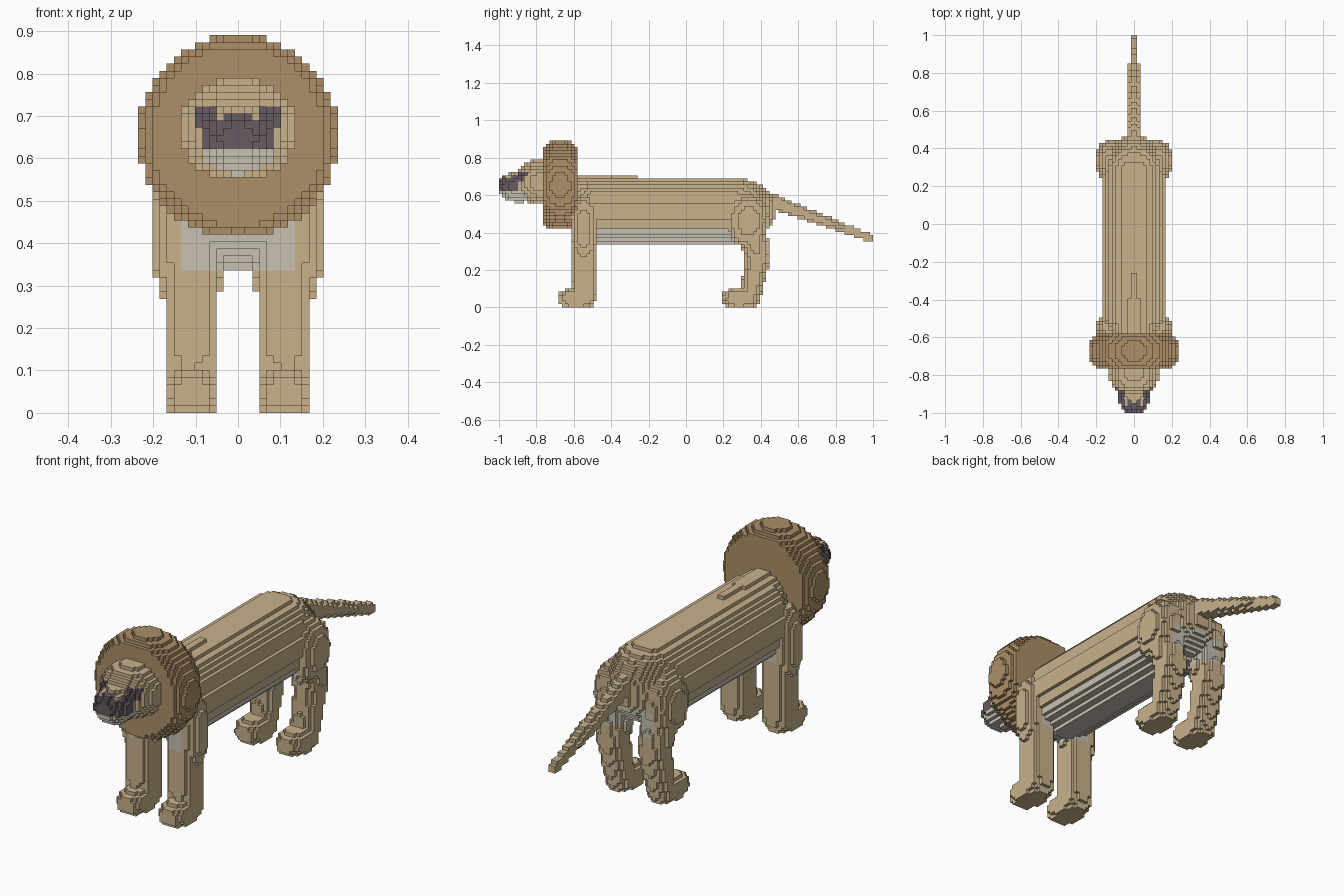
import bpy
import bmesh
from math import floor
from mathutils import Vector

cube = bpy.data.objects.get("Cube")
if cube:
    bpy.data.objects.remove(cube, do_unlink=True)

V = 2 / 119          # size of one block
Y0 = -1.0            # front end of the block grid


# Colours
def material(name, rgb):
    m = bpy.data.materials.new(name)
    m.use_nodes = True
    m.diffuse_color = (*rgb, 1)
    m.node_tree.nodes["Principled BSDF"].inputs["Base Color"].default_value = (*rgb, 1)
    return m


TAN, BROWN, PALE, DARK = range(4)
palette = [
    material("tan fur", (0.578, 0.445, 0.262)),
    material("brown mane", (0.413, 0.275, 0.138)),
    material("pale belly", (0.578, 0.533, 0.445)),
    material("dark nose", (0.136, 0.107, 0.122)),
]


# Solid shapes, each a test for whether a point lies inside
def ellipsoid(centre, radii, power=2):
    def inside(p):
        return sum((abs(p[i] - centre[i]) / radii[i]) ** power for i in range(3)) <= 1
    return inside


def limb(start, end, r0, r1):
    a, d = Vector(start), Vector(end) - Vector(start)

    def inside(p):
        t = min(1, max(0, (p - a).dot(d) / d.length_squared))
        return (p - a - d * t).length <= r0 + (r1 - r0) * t
    return inside


def union(*shapes):
    return lambda p: any(s(p) for s in shapes)


def mirrored(shape):
    return lambda p: shape(Vector((-p.x, p.y, p.z)))


def mane_shape(p):
    t = abs(p.y + 0.672) / 0.0925
    if t > 1:
        return False
    r = ((p.x / 0.236) ** 2 + ((p.z - 0.652) / 0.24) ** 2) ** 0.5
    return r <= 0.8 + 0.2 * (1 - t * t) ** 0.5


def barrel(p):
    # long rounded trunk with domed ends
    t = max((p.y - 0.25) / 0.228, (-0.48 - p.y) / 0.17, 0)
    if t >= 1:
        return False
    s = (1 - t * t) ** 0.5
    return (abs(p.x) / 0.162) ** 2.4 + (abs(p.z - 0.517) / 0.176) ** 2.4 <= s ** 2.4


# Colour rules
def coat(p):
    return PALE if 0.335 < p.z < 0.45 and abs(p.x) < 0.135 else TAN


def face(p):
    x = abs(p.x)
    if p.y < -0.8 and 0.05 < x < 0.1 and 0.672 < p.z < 0.722:
        return DARK
    if p.y < -0.85 and x < 0.086 and p.z < 0.622:
        return PALE
    if p.y < -0.905 and x < 0.086 and (p.z < 0.69 or (x < 0.034 and p.z < 0.71)):
        return DARK
    return TAN


# Parts
body = union(barrel, limb((0, -0.62, 0.596), (0, -0.28, 0.64), 0.112, 0.06))
head = union(
    ellipsoid((0, -0.78, 0.67), (0.138, 0.143, 0.122)),
    ellipsoid((0, -0.89, 0.643), (0.088, 0.117, 0.083)),
)
front_leg = union(
    ellipsoid((0.11, -0.545, 0.27), (0.064, 0.061, 0.27), 5),
    ellipsoid((0.118, -0.545, 0.42), (0.083, 0.067, 0.18), 2.5),
    ellipsoid((0.11, -0.585, 0.046), (0.064, 0.1, 0.054), 2.6),
)
hind_leg = union(
    ellipsoid((0.125, 0.335, 0.46), (0.076, 0.105, 0.14), 2.4),
    limb((0.115, 0.35, 0.42), (0.108, 0.385, 0.26), 0.08, 0.065),
    limb((0.108, 0.385, 0.26), (0.108, 0.345, 0.08), 0.065, 0.058),
    ellipsoid((0.108, 0.29, 0.046), (0.064, 0.1, 0.054), 2.6),
)
tail = limb((0, 0.42, 0.58), (0, 0.98, 0.372), 0.043, 0.021)

# name, shape, colour rule, y range
parts = [
    ("mane", mane_shape, lambda p: BROWN, (-0.8, -0.55)),
    ("head", head, face, (-1, -0.63)),
    ("body", body, coat, (-0.75, 0.5)),
    ("front_leg_left", front_leg, coat, (-0.72, -0.45)),
    ("front_leg_right", mirrored(front_leg), coat, (-0.72, -0.45)),
    ("hind_leg_left", hind_leg, coat, (0.15, 0.5)),
    ("hind_leg_right", mirrored(hind_leg), coat, (0.15, 0.5)),
    ("tail", tail, lambda p: TAN, (0.35, 1)),
]


def block_centre(c):
    return Vector(((c[0] + 0.5) * V, Y0 + (c[1] + 0.5) * V, (c[2] + 0.5) * V))


# Fill the grid, every block belonging to one part only
owner, cells = {}, {}
for name, shape, rule, (lo, hi) in parts:
    cells[name] = {}
    first = max(0, floor((lo - Y0) / V))
    last = min(119, floor((hi - Y0) / V) + 1)
    for i in range(-14, 14):
        for j in range(first, last):
            for k in range(53):
                c = (i, j, k)
                if c in owner:
                    continue
                p = block_centre(c)
                if shape(p):
                    owner[c] = name
                    cells[name][c] = rule(p)


# Skin the outside of each part with block faces
def skin(name, blocks):
    bm = bmesh.new()
    verts = {}

    def corner(q):
        if q not in verts:
            verts[q] = bm.verts.new((q[0] * V, Y0 + q[1] * V, q[2] * V))
        return verts[q]

    for c, colour in blocks.items():
        for axis in range(3):
            u, w = (axis + 1) % 3, (axis + 2) % 3
            for step in (0, 1):
                near = list(c)
                near[axis] += 2 * step - 1
                if tuple(near) in owner:
                    continue
                loop = []
                for du, dw in ((0, 0), (1, 0), (1, 1), (0, 1)):
                    q = list(c)
                    q[axis] += step
                    q[u] += du
                    q[w] += dw
                    loop.append(corner(tuple(q)))
                f = bm.faces.new(loop if step else loop[::-1])
                f.material_index = colour
    mesh = bpy.data.meshes.new(name)
    bm.to_mesh(mesh)
    bm.free()
    for m in palette:
        mesh.materials.append(m)
    bpy.context.collection.objects.link(bpy.data.objects.new(name, mesh))


for name, blocks in cells.items():
    skin(name, blocks)
